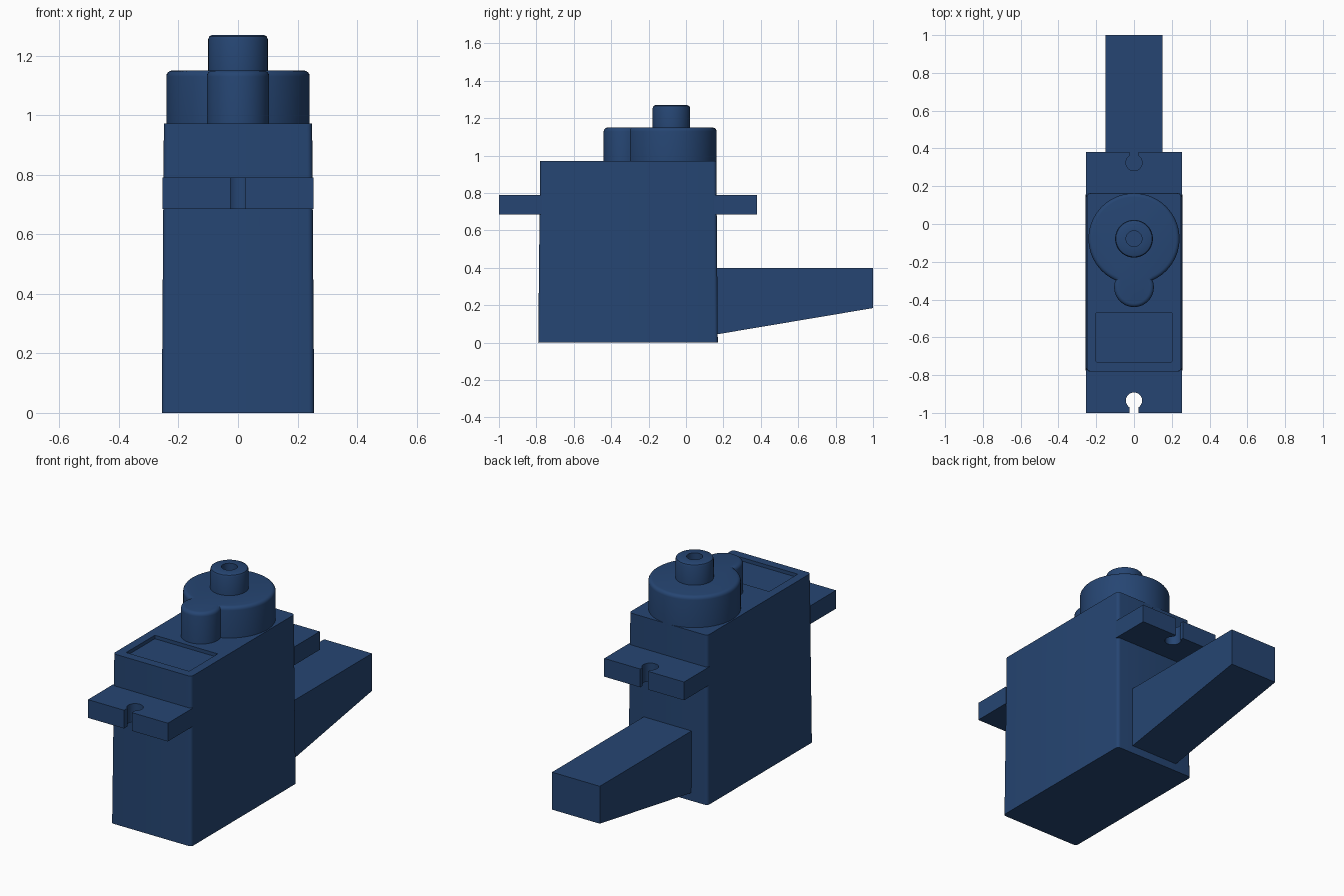
import bpy, bmesh, math

if "Cube" in bpy.data.objects:
    bpy.data.objects.remove(bpy.data.objects["Cube"])

blue = bpy.data.materials.new("dark_blue_plastic")
blue.diffuse_color = (0.019, 0.060, 0.170, 1)
blue.use_nodes = True
blue.node_tree.nodes["Principled BSDF"].inputs["Base Color"].default_value = blue.diffuse_color


def loft(name, rings):
    """Skin equal-length rings of 3D points and cap both ends."""
    bm = bmesh.new()
    vs = [[bm.verts.new(p) for p in r] for r in rings]
    n = len(vs[0])
    for a, b in zip(vs, vs[1:]):
        for i in range(n):
            j = (i + 1) % n
            bm.faces.new((a[i], a[j], b[j], b[i]))
    bm.faces.new(vs[0][::-1])
    bm.faces.new(vs[-1])
    bmesh.ops.recalc_face_normals(bm, faces=bm.faces)
    me = bpy.data.meshes.new(name)
    bm.to_mesh(me)
    bm.free()
    me.materials.append(blue)
    ob = bpy.data.objects.new(name, me)
    bpy.context.collection.objects.link(ob)
    bpy.ops.object.select_all(action='DESELECT')
    ob.select_set(True)
    bpy.context.view_layer.objects.active = ob
    bpy.ops.object.shade_smooth_by_angle(angle=math.radians(35))
    return ob


def arc(cx, cy, r, a0, a1, n):
    return [(cx + r * math.cos(a0 + (a1 - a0) * i / n),
             cy + r * math.sin(a0 + (a1 - a0) * i / n)) for i in range(n + 1)]


def at(points, z):
    return [(x, y, z) for x, y in points]


def rounded_rect(hx, y0, y1, r):
    pts = []
    for k, (sx, cy) in enumerate([(1, y1 - r), (-1, y1 - r), (-1, y0 + r), (1, y0 + r)]):
        pts += arc(sx * (hx - r), cy, r, k * math.pi / 2, (k + 1) * math.pi / 2, 5)
    return pts


# Case: slightly tapered box with a shallow label recess in the lid
loft("case", [
    at(rounded_rect(0.256, -0.79, 0.17, 0.018), 0),
    at(rounded_rect(0.249, -0.78, 0.162, 0.018), 0.972),
    at(rounded_rect(0.2, -0.73, -0.47, 0.002), 0.972),
    at(rounded_rect(0.2, -0.73, -0.47, 0.002), 0.952)])


# Mounting ears with keyhole slots open at the outer end
def ear(name, root, tip, hole, s):
    half = math.asin(0.025 / 0.043)
    ring = arc(0, 0, 0.043, math.pi / 2 - half, half - 1.5 * math.pi, 28)
    key = [(x, hole + s * y) for x, y in ring]
    outline = [(-0.254, root), (0.254, root), (0.254, tip), (0.025, tip)]
    outline += key + [(-0.025, tip), (-0.254, tip)]
    loft(name, [at(outline, 0.685), at(outline, 0.79)])


ear("front_mounting_ear", -0.77, -1.0, -0.935, -1)
ear("back_mounting_ear", 0.15, 0.38, 0.325, 1)


# Gear housing: large and small round towers merged into one outline
def gear_outline(d):
    R, r, cy, sy = 0.241 - d, 0.105 - d, -0.078, -0.335
    gap = cy - sy
    h = (gap * gap + R * R - r * r) / (2 * gap)
    x = math.sqrt(R * R - h * h)
    a = math.atan2(-h, x)
    b = math.atan2(cy - h - sy, x)
    return arc(0, cy, R, a, math.pi - a, 56) + arc(0, sy, r, -math.pi - b, b, 28)[1:-1]


fillet = [(0.02 * (1 - math.cos(t)), 1.13 + 0.02 * math.sin(t))
          for t in (i * math.pi / 8 for i in range(5))]
loft("gear_housing", [at(gear_outline(0), 0.96)]
     + [at(gear_outline(d), z) for d, z in fillet])

# Output shaft with screw hole
loft("output_shaft", [at(arc(0, -0.078, r, 0, 2 * math.pi, 48)[:-1], z) for r, z in [
    (0.1, 1.14), (0.1, 1.255), (0.096, 1.265), (0.086, 1.27),
    (0.042, 1.27), (0.042, 1.18)]])

# Cable block: wedge leaving the back of the case
loft("cable_block", [[(x, 0.15, 0.042), (x, 1.0, 0.185), (x, 1.0, 0.4), (x, 0.15, 0.4)]
                     for x in (-0.152, 0.152)])
